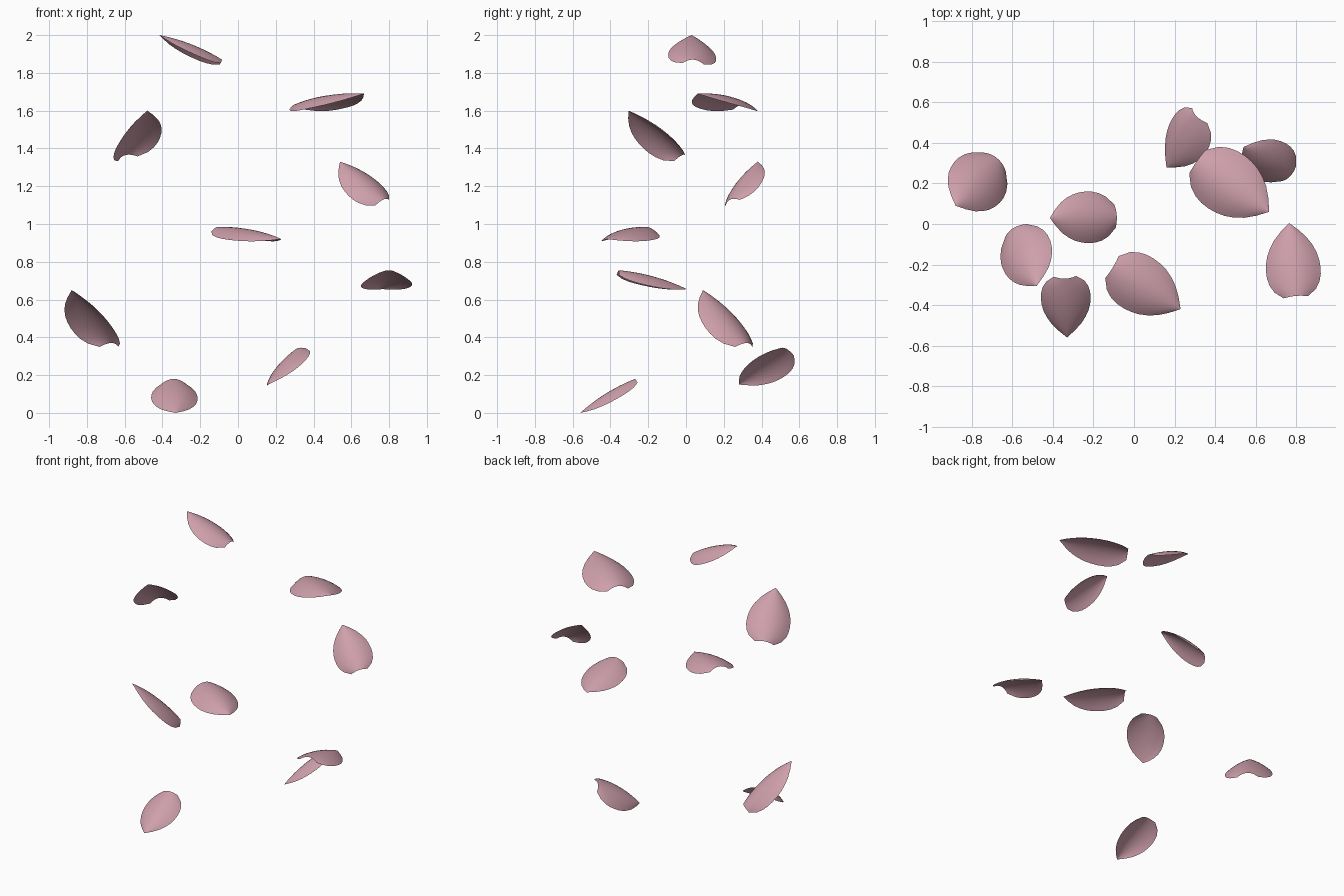
import bpy, bmesh, math
from mathutils import Vector, Matrix

cube = bpy.data.objects.get("Cube")
if cube:
    bpy.data.objects.remove(cube, do_unlink=True)

# One soft pink for every petal
pink = bpy.data.materials.new("petal_pink")
pink.use_nodes = True
pink.diffuse_color = (0.62, 0.35, 0.41, 1)
pink.node_tree.nodes["Principled BSDF"].inputs["Base Color"].default_value = (0.62, 0.35, 0.41, 1)

ROWS, COLS = 20, 12
# Half width along the petal, from cut base to pointed tip
PROFILE = [0.16, 0.275, 0.33, 0.355, 0.36, 0.35, 0.325, 0.28, 0.215, 0.12, 0.0]


def half_width(t):
    """Smoothly interpolated half width at t, relative to the length."""
    n = len(PROFILE) - 1
    i = min(int(t * n), n - 1)
    f = t * n - i
    return PROFILE[i] * (1 - f) + PROFILE[i + 1] * f


def petal(name, tip, base, roll=0):
    """Cupped petal with its rounded back turned upward."""
    tip, base = Vector(tip), Vector(base)
    length = (tip - base).length
    axis = (tip - base).normalized()
    side = axis.cross(Vector((0, 0, 1))).normalized()
    side = Matrix.Rotation(-math.radians(roll), 3, axis) @ side
    normal = side.cross(axis)
    # Make a positive roll raise the right-hand side
    if roll and (side.z > 0) != (roll > 0):
        side = Matrix.Rotation(2 * math.radians(roll), 3, axis) @ side
        normal = side.cross(axis)

    bm = bmesh.new()
    rows = []
    for r in range(ROWS + 1):
        t = r / ROWS
        w = half_width(t)
        bow = 0.18 * t * (1 - t)
        if r == ROWS:
            rows.append([bm.verts.new(tip)] * (COLS + 1))
            continue
        row = []
        for c in range(COLS + 1):
            u = 2 * c / COLS - 1
            lift = bow - 0.42 * w * u * u
            row.append(bm.verts.new(base + length * (axis * t + side * (u * w) + normal * lift)))
        rows.append(row)
    for low, high in zip(rows, rows[1:]):
        for c in range(COLS):
            corners = [low[c], low[c + 1], high[c + 1], high[c]]
            bm.faces.new(list(dict.fromkeys(corners)))
    mesh = bpy.data.meshes.new(name)
    bm.to_mesh(mesh)
    bm.free()
    mesh.materials.append(pink)
    for face in mesh.polygons:
        face.use_smooth = True
    obj = bpy.data.objects.new(name, mesh)
    bpy.context.collection.objects.link(obj)


# Drifting petals, highest first: tip, base, roll
petal("petal_top", (-0.415, 0.03, 2.0), (-0.085, 0.04, 1.87), -4)
petal("petal_upper_left", (0.667, 0.06, 1.69), (0.31, 0.31, 1.635))
petal("petal_upper_right", (-0.48, -0.305, 1.6), (-0.595, -0.02, 1.365), -15)
petal("petal_middle_left", (0.54, 0.38, 1.33), (0.77, 0.235, 1.13), 20)
petal("petal_middle", (0.23, -0.42, 0.92), (-0.105, -0.215, 0.985))
petal("petal_outer_left", (0.765, 0.005, 0.655), (0.798, -0.355, 0.755))
petal("petal_outer_right", (-0.88, 0.09, 0.65), (-0.67, 0.32, 0.37))
petal("petal_lower_left", (0.16, 0.28, 0.15), (0.31, 0.53, 0.34), -24)
petal("petal_bottom", (-0.33, -0.56, 0.0), (-0.34, -0.27, 0.18))
